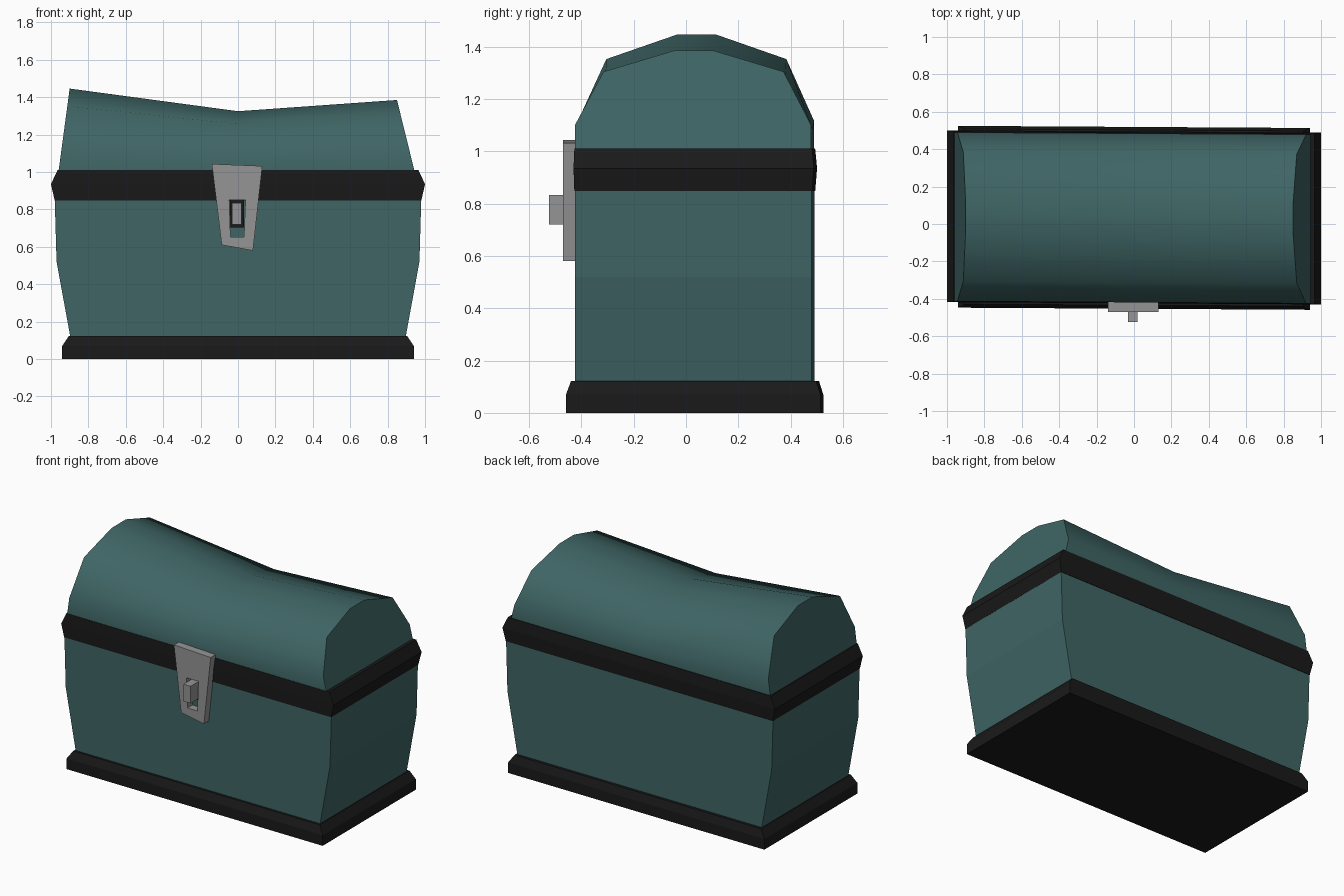
import bpy, bmesh

if "Cube" in bpy.data.objects:
    bpy.data.objects.remove(bpy.data.objects["Cube"])

SKEW = -0.006  # the chest is very slightly sheared in y along its length


def material(name, rgb):
    m = bpy.data.materials.new(name)
    m.diffuse_color = (*rgb, 1)
    m.use_nodes = True
    m.node_tree.nodes["Principled BSDF"].inputs["Base Color"].default_value = m.diffuse_color
    return m


teal = material("teal_paint", (0.05, 0.13, 0.13))
black = material("black_trim", (0.01, 0.01, 0.01))
grey = material("lock_metal", (0.3, 0.3, 0.3))


def loft(name, rings, mat, closed=False):
    """Skin equal-length rings; cap the ends, or join last to first when closed."""
    bm = bmesh.new()
    loops = [[bm.verts.new((x, y + SKEW * x, z)) for x, y, z in r] for r in rings]
    n = len(loops[0])
    pairs = list(zip(loops, loops[1:]))
    if closed:
        pairs.append((loops[-1], loops[0]))
    else:
        bm.faces.new(loops[0])
        bm.faces.new(loops[-1])
    for a, b in pairs:
        for i in range(n):
            j = (i + 1) % n
            bm.faces.new((a[i], a[j], b[j], b[i]))
    bmesh.ops.recalc_face_normals(bm, faces=bm.faces[:])
    me = bpy.data.meshes.new(name)
    bm.to_mesh(me)
    bm.free()
    me.materials.append(mat)
    ob = bpy.data.objects.new(name, me)
    bpy.context.collection.objects.link(ob)
    return ob


def rect(hx, y0, y1, z):
    return [(-hx, y0, z), (hx, y0, z), (hx, y1, z), (-hx, y1, z)]


def outline(points, y):
    return [(x, y, z) for x, z in points]


# Base plinth, bulging body and angled rim band
loft("base", [rect(0.94, -0.453, 0.519, 0), rect(0.94, -0.453, 0.519, 0.07),
              rect(0.905, -0.434, 0.503, 0.122)], black)
loft("body", [rect(0.895, -0.419, 0.485, 0.11), rect(0.97, -0.419, 0.485, 0.52),
              rect(0.98, -0.419, 0.485, 0.86)], teal)
loft("rim_band", [rect(0.98, -0.421, 0.488, 0.848), rect(1.0, -0.424, 0.495, 0.935),
                  rect(0.965, -0.421, 0.488, 1.01)], black)

# Sagging domed lid: one arch section at the left, middle and right
ARCH = [(-0.419, 0), (-0.419, 0.26), (-0.31, 0.79), (-0.04, 1),
        (0.11, 1), (0.378, 0.79), (0.484, 0.26), (0.484, 0)]


def arch(x_bottom, x_top, top):
    return [(x_bottom + (x_top - x_bottom) * t, y, 1.0 + (top - 1.0) * t) for y, t in ARCH]


lid = loft("lid", [arch(-0.96, -0.90, 1.446), arch(0, 0, 1.325), arch(0.945, 0.85, 1.385)], teal)
bpy.context.view_layer.objects.active = lid
lid.select_set(True)
bpy.ops.object.shade_smooth_by_angle(angle=0.9)

# Tapered lock plate with a slot through it
PLATE = [(-0.14, 1.043), (0.13, 1.032), (0.08, 0.58), (-0.087, 0.61)]
SLOT = [(-0.047, 0.85), (0.04, 0.85), (0.032, 0.653), (-0.04, 0.653)]
loft("lock_plate", [outline(PLATE, -0.47), outline(PLATE, -0.417),
                    outline(SLOT, -0.417), outline(SLOT, -0.47)], grey, closed=True)

# Latch and the dark catch behind it
CATCH = [(-0.042, 0.85), (0.032, 0.85), (0.032, 0.703), (-0.042, 0.703)]
LATCH = [(-0.033, 0.833), (0.02, 0.833), (0.02, 0.72), (-0.033, 0.72)]
loft("latch_catch", [outline(CATCH, -0.43), outline(CATCH, -0.415)], black)
loft("latch", [outline(LATCH, -0.524), outline(LATCH, -0.42)], grey)
